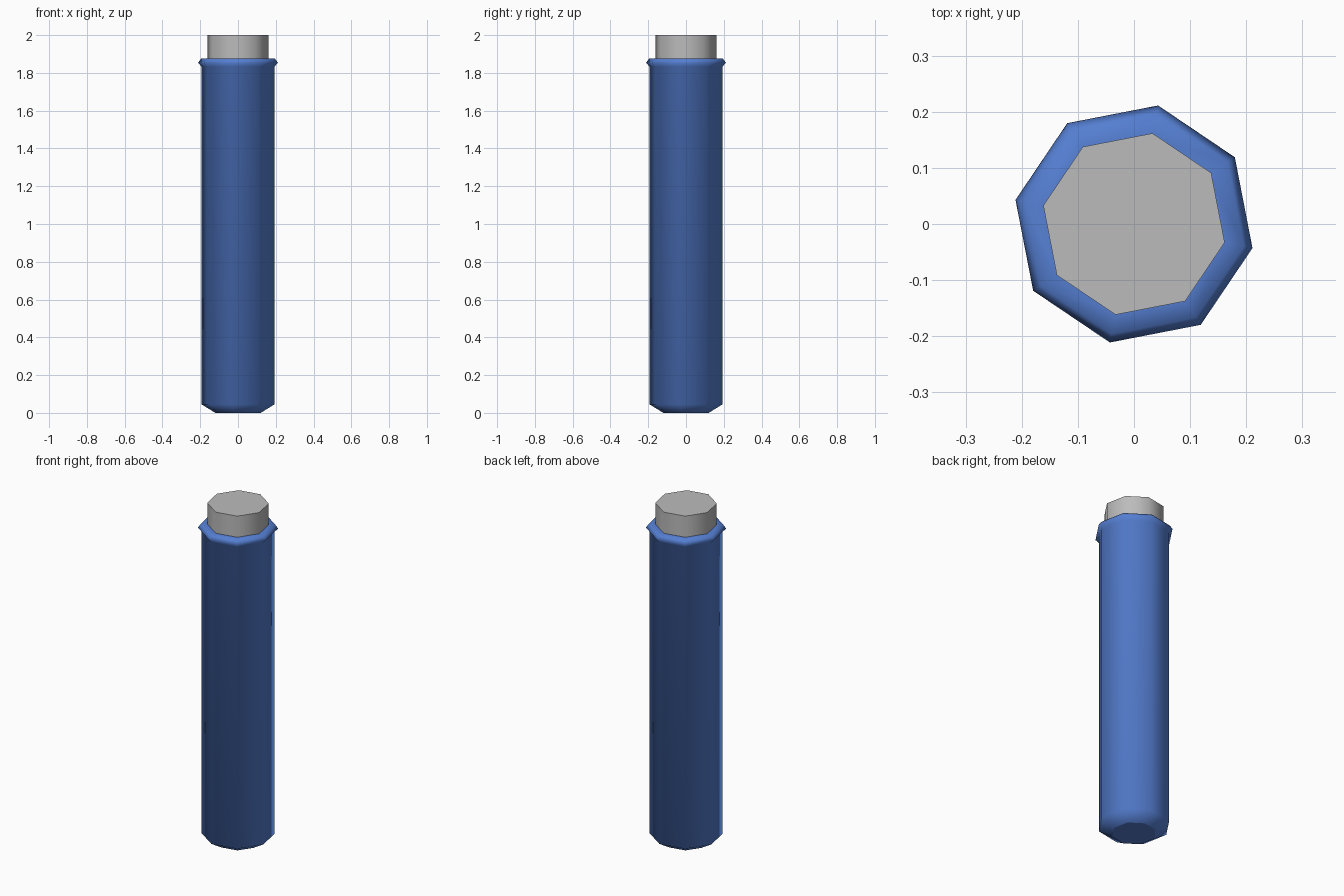
import bpy
import bmesh
from math import cos, sin, pi, radians

SIDES = 8
TWIST = radians(-11.5)

cube = bpy.data.objects.get("Cube")
if cube:
    bpy.data.objects.remove(cube, do_unlink=True)


def material(name, rgb):
    mat = bpy.data.materials.new(name)
    mat.use_nodes = True
    mat.diffuse_color = (*rgb, 1)
    mat.node_tree.nodes["Principled BSDF"].inputs["Base Color"].default_value = (*rgb, 1)
    return mat


def lathe(name, profile, mat):
    """Turn (radius, height) points into a closed eight-sided solid with flat caps."""
    bm = bmesh.new()
    rings = []
    for r, z in profile:
        angles = [TWIST + 2 * pi * i / SIDES for i in range(SIDES)]
        rings.append([bm.verts.new((r * cos(a), r * sin(a), z)) for a in angles])
    for low, high in zip(rings, rings[1:]):
        for i in range(SIDES):
            j = (i + 1) % SIDES
            bm.faces.new((low[i], low[j], high[j], high[i])).smooth = True
    caps = [bm.faces.new(rings[0][::-1]), bm.faces.new(rings[-1])]
    for cap in caps:
        cap.smooth = False
        for edge in cap.edges:
            edge.smooth = False
    mesh = bpy.data.meshes.new(name)
    bm.to_mesh(mesh)
    bm.free()
    mesh.materials.append(mat)
    obj = bpy.data.objects.new(name, mesh)
    bpy.context.collection.objects.link(obj)
    return obj


blue = material("blue", (0.09, 0.21, 0.64))
grey = material("grey", (0.5, 0.5, 0.5))

# Tube with a chamfered foot and a rolled lip
lathe("tube_body", [(0.122, 0), (0.197, 0.045), (0.197, 1.833), (0.2155, 1.853),
                    (0.2, 1.875), (0.16, 1.875)], blue)

# Plug standing out of the tube
lathe("top_plug", [(0.165, 1.8), (0.165, 2.0)], grey)
